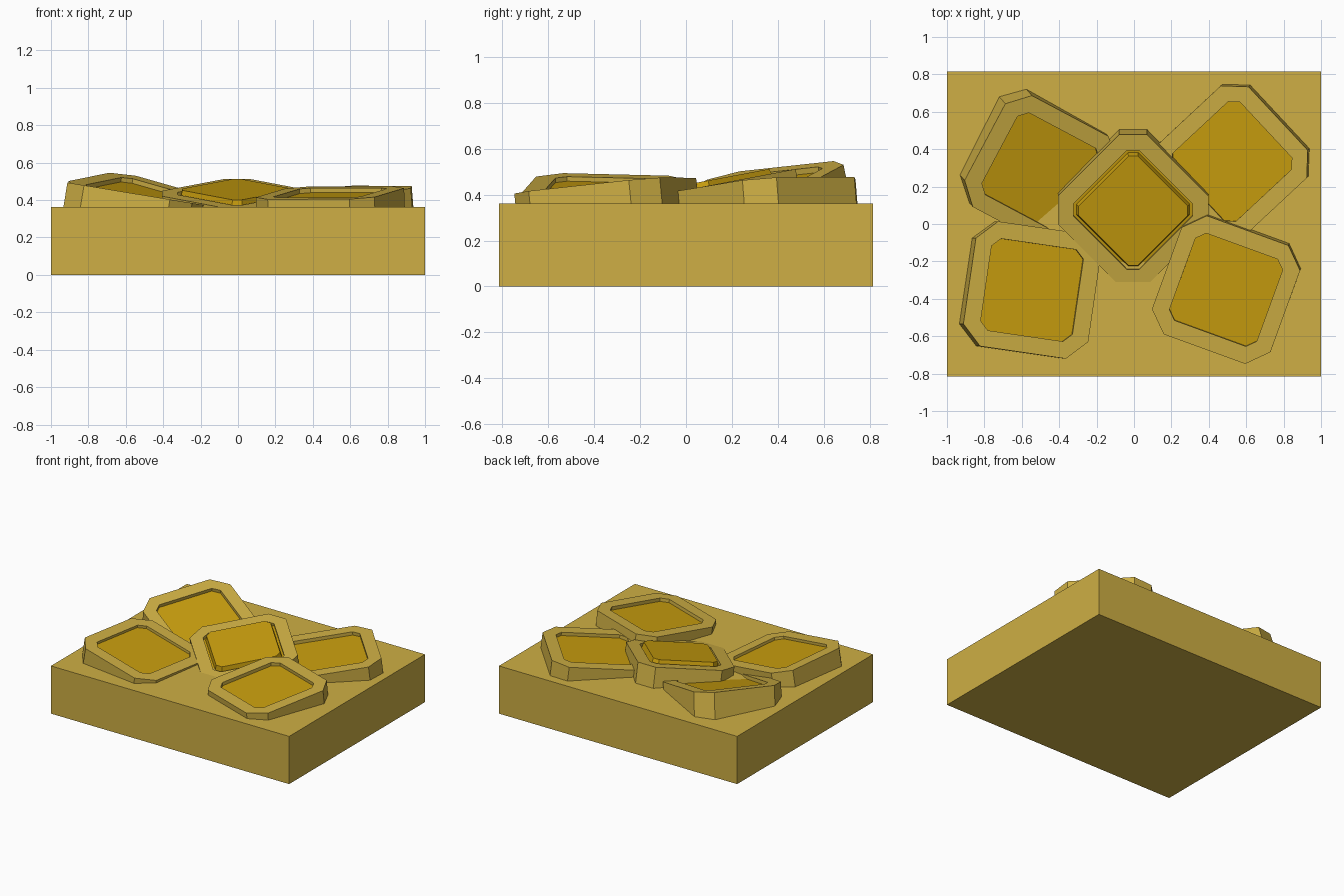
import bpy, bmesh, math
from mathutils import Vector

if "Cube" in bpy.data.objects:
    bpy.data.objects.remove(bpy.data.objects["Cube"])


def material(name, rgb):
    m = bpy.data.materials.new(name)
    m.diffuse_color = (*rgb, 1.0)
    m.use_nodes = True
    m.node_tree.nodes["Principled BSDF"].inputs["Base Color"].default_value = m.diffuse_color
    return m


tan = material("sand_tan", (0.62, 0.43, 0.058))
gold = material("deep_gold", (0.59, 0.345, 0.0045))


def finish(name, bm, mats):
    bmesh.ops.recalc_face_normals(bm, faces=bm.faces)
    me = bpy.data.meshes.new(name)
    bm.to_mesh(me)
    bm.free()
    for m in mats:
        me.materials.append(m)
    ob = bpy.data.objects.new(name, me)
    bpy.context.collection.objects.link(ob)
    return ob


def octagon(bm, tile, half, cut, drop):
    """Ring of a chamfered square lying on the tile's sloping plane, shifted down its normal."""
    cx, cy, cz, ang, gx, gy = tile
    n = Vector((-gx, -gy, 1)).normalized()
    e = half - cut
    a = math.radians(ang)
    ring = []
    for x, y in ((half, -e), (half, e), (e, half), (-e, half),
                 (-half, e), (-half, -e), (-e, -half), (e, -half)):
        px = x * math.cos(a) - y * math.sin(a)
        py = x * math.sin(a) + y * math.cos(a)
        p = Vector((cx + px, cy + py, cz + gx * px + gy * py)) - n * drop
        ring.append(bm.verts.new(p))
    return ring


def bridge(bm, r1, r2):
    for i in range(8):
        j = (i + 1) % 8
        bm.faces.new((r1[i], r1[j], r2[j], r2[i]))


# base slab
bm = bmesh.new()
bmesh.ops.create_cube(bm, size=1.0)
for v in bm.verts:
    v.co = Vector((v.co.x * 2, v.co.y * 1.63, (v.co.z + 0.5) * 0.362))
finish("base_slab", bm, [tan])

# tilted tiles: centre x, y, z, turn in degrees, slope in x, slope in y
tiles = {
    "back_left_tile": ((-0.499, 0.28, 0.439, -28, -0.177, 0.203), 0.025),
    "back_right_tile": ((0.524, 0.334, 0.438, -47, 0.08, 0.08), 0.025),
    "front_left_tile": ((-0.545, -0.353, 0.433, -8.3, -0.165, 0.0), 0.02),
    "front_right_tile": ((0.492, -0.352, 0.439, -20, 0.037, 0.096), 0.025),
    "centre_tile": ((-0.005, 0.075, 0.435, 45, 0.0, 0.19), 0.02),
}
for name, (tile, depth) in tiles.items():
    bm = bmesh.new()
    bottom = octagon(bm, tile, 0.337, 0.105, 0.25)
    outer = octagon(bm, tile, 0.337, 0.105, 0)
    inner = octagon(bm, tile, 0.248, 0.045, 0)
    floor = octagon(bm, tile, 0.248, 0.045, depth)
    bm.faces.new(bottom)
    bridge(bm, bottom, outer)
    bridge(bm, outer, inner)
    bridge(bm, inner, floor)
    bm.faces.new(floor).material_index = 1
    finish(name, bm, [tan, gold])

# raised gold block in the centre tile
tile = tiles["centre_tile"][0]
bm = bmesh.new()
low = octagon(bm, tile, 0.236, 0.04, 0.03)
top = octagon(bm, tile, 0.224, 0.035, -0.022)
bm.faces.new(low)
bridge(bm, low, top)
bm.faces.new(top)
finish("centre_block", bm, [gold])
